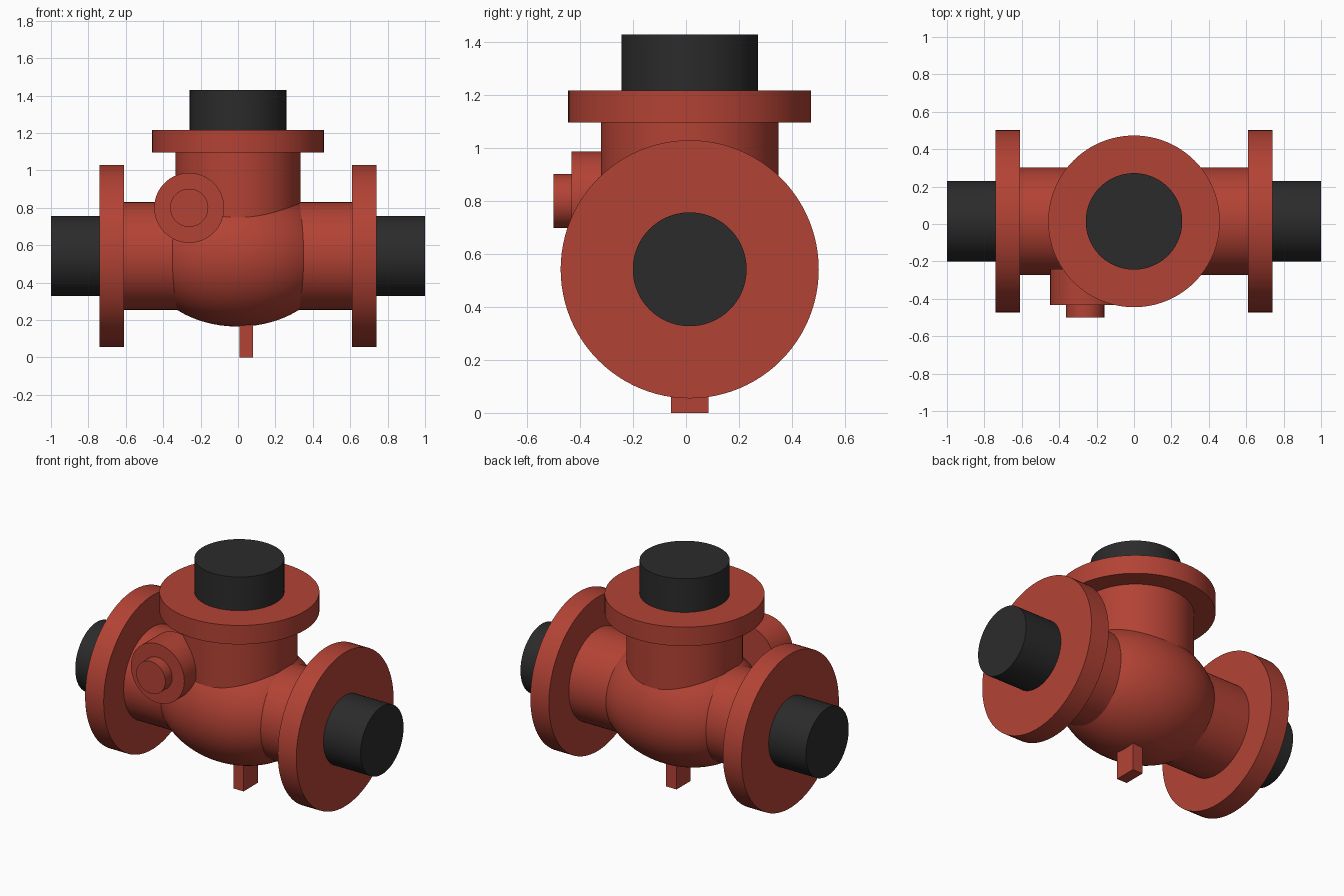
import bpy
from math import pi

if "Cube" in bpy.data.objects:
    bpy.data.objects.remove(bpy.data.objects["Cube"])

CY = 0.014      # shared y centre of the valve
AXIS_Z = 0.5425  # height of the horizontal run


def material(name, rgb):
    m = bpy.data.materials.new(name)
    m.diffuse_color = (*rgb, 1)
    m.use_nodes = True
    m.node_tree.nodes["Principled BSDF"].inputs["Base Color"].default_value = m.diffuse_color
    return m


RED = material("red_paint", (0.45, 0.055, 0.035))
BLACK = material("black_pipe", (0.024, 0.024, 0.024))
ROT = {"X": (0, pi / 2, 0), "Y": (pi / 2, 0, 0), "Z": (0, 0, 0)}


def finish(name, mat):
    ob = bpy.context.object
    ob.name = name
    ob.data.materials.append(mat)
    bpy.ops.object.transform_apply(location=False, rotation=True, scale=True)
    bpy.ops.object.shade_smooth_by_angle(angle=pi / 6)
    return ob


def rod(name, axis, radius, start, end, centre, mat=RED):
    """Cylinder along an axis from start to end; centre gives the other two coordinates."""
    loc = list(centre)
    loc.insert("XYZ".index(axis), (start + end) / 2)
    bpy.ops.mesh.primitive_cylinder_add(vertices=96, radius=radius, depth=end - start,
                                        location=loc, rotation=ROT[axis])
    return finish(name, mat)


# Bulging valve body
bpy.ops.mesh.primitive_uv_sphere_add(segments=96, ring_count=48, radius=1,
                                     location=(0, CY, AXIS_Z))
bpy.context.object.scale = (0.505, 0.4, 0.3775)
finish("valve_body", RED)

# Horizontal run with a flange and pipe stub at each end
run = (CY, AXIS_Z)
rod("run_pipe", "X", 0.2875, -0.62, 0.62, run)
for side, s in (("left", -1), ("right", 1)):
    rod(side + "_flange", "X", 0.4875, *sorted((s * 0.61, s * 0.74)), run)
    rod(side + "_stub", "X", 0.215, *sorted((s * 0.72, s * 1.0)), run, BLACK)

# Upright neck, flange and pipe stub
up = (0, CY)
rod("neck", "Z", 0.335, 0.6, 1.11, up)
rod("top_flange", "Z", 0.459, 1.097, 1.217, up)
rod("top_stub", "Z", 0.258, 1.2, 1.43, up, BLACK)

# Round side boss with a smaller cap on the front
boss = (-0.261, 0.8)
rod("side_boss", "Y", 0.187, -0.432, -0.24, boss)
rod("side_cap", "Y", 0.102, -0.5, -0.42, boss)

# Small square foot under the body
bpy.ops.mesh.primitive_cube_add(size=1, location=(0.043, CY, 0.11))
bpy.context.object.scale = (0.072, 0.142, 0.22)
finish("foot", RED)
